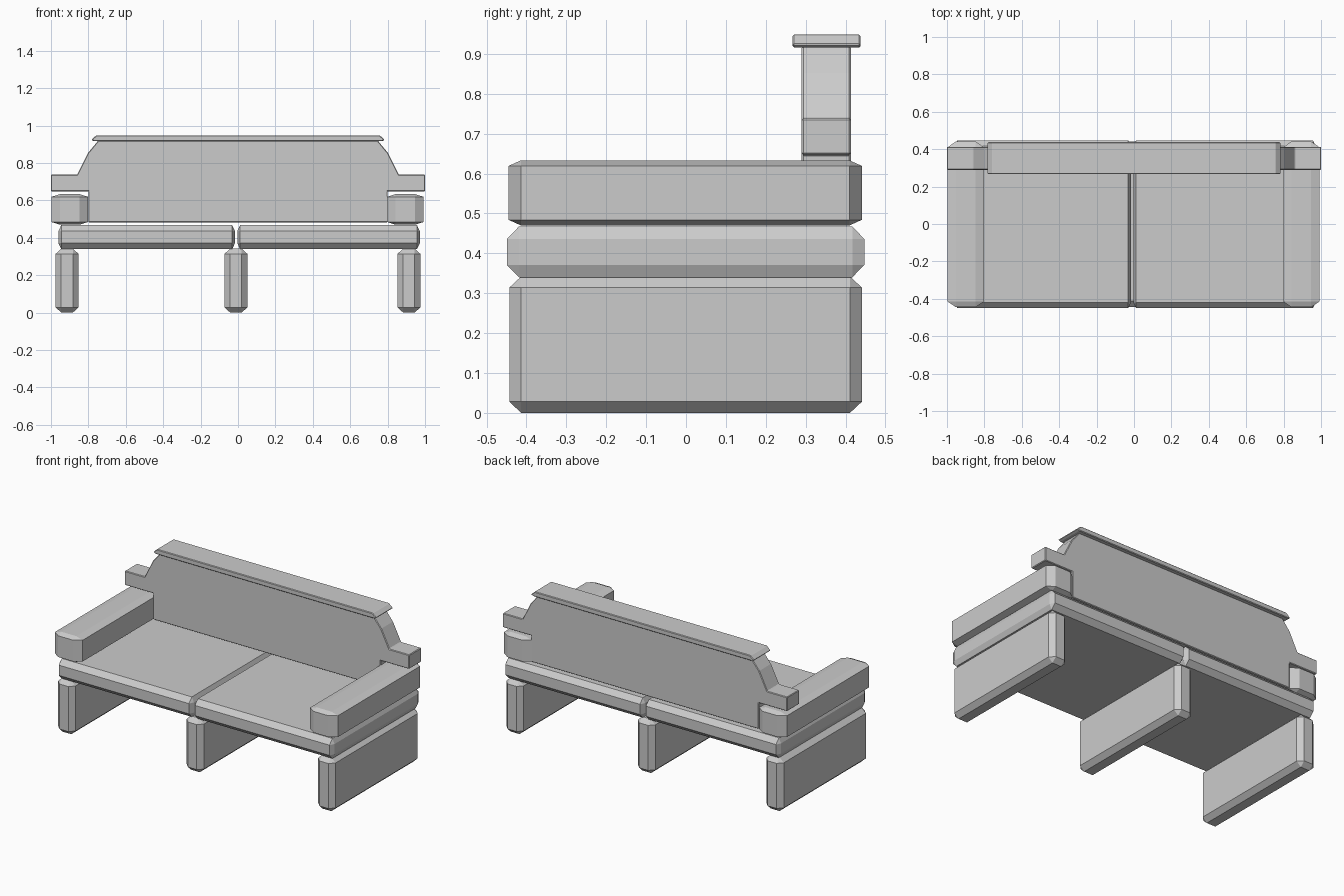
import bpy
import bmesh
from mathutils import Vector

if "Cube" in bpy.data.objects:
    bpy.data.objects.remove(bpy.data.objects["Cube"])


def finish(name, bm):
    bmesh.ops.recalc_face_normals(bm, faces=bm.faces)
    mesh = bpy.data.meshes.new(name)
    bm.to_mesh(mesh)
    bm.free()
    obj = bpy.data.objects.new(name, mesh)
    bpy.context.collection.objects.link(obj)
    return obj


def chamfered_box(name, lo, hi, chamfer):
    """Box between two corners with a separate chamfer width per axis."""
    lo, hi, c = Vector(lo), Vector(hi), Vector(chamfer)
    size, mid = hi - lo, (lo + hi) / 2
    bm = bmesh.new()
    bmesh.ops.create_cube(bm, size=1)
    bmesh.ops.scale(bm, verts=bm.verts, vec=[s / k for s, k in zip(size, c)])
    bmesh.ops.bevel(bm, geom=bm.edges[:], offset=1, segments=1,
                    profile=0.5, affect='EDGES')
    bmesh.ops.scale(bm, verts=bm.verts, vec=c)
    bmesh.ops.translate(bm, verts=bm.verts, vec=mid)
    return finish(name, bm)


def mirrored_slab(name, half, y0, y1, bevel):
    """Extrude a left-right symmetric xz outline (right half given) along y."""
    outline = half + [(-x, z) for x, z in reversed(half)]
    bm = bmesh.new()
    face = bm.faces.new([bm.verts.new((x, y0, z)) for x, z in outline])
    ext = bmesh.ops.extrude_face_region(bm, geom=[face], use_keep_orig=True)
    moved = [g for g in ext["geom"] if isinstance(g, bmesh.types.BMVert)]
    bmesh.ops.translate(bm, verts=moved, vec=(0, y1 - y0, 0))
    obj = finish(name, bm)
    mod = obj.modifiers.new("edge_chamfer", 'BEVEL')
    mod.width = bevel
    mod.segments = 1
    return obj


# Three panel legs
for name, x in (("left_leg", -0.914), ("middle_leg", -0.011), ("right_leg", 0.914)):
    chamfered_box(name, (x - 0.061, -0.443, 0.0), (x + 0.061, 0.441, 0.342),
                  (0.03, 0.03, 0.028))

# Two seat cushions with a narrow gap
for name, x0, x1 in (("left_seat", -0.96, -0.016), ("right_seat", -0.004, 0.972)):
    chamfered_box(name, (x0, -0.449, 0.34), (x1, 0.447, 0.467),
                  (0.015, 0.03, 0.031))

# Armrests
for name, x0, x1 in (("left_armrest", -0.997, -0.802), ("right_armrest", 0.797, 0.992)):
    chamfered_box(name, (x0, -0.445, 0.47), (x1, 0.441, 0.633),
                  (0.045, 0.031, 0.014))

# Backrest panel with stepped shoulders above the armrests
mirrored_slab("backrest",
              [(0.80, 0.482), (0.80, 0.648), (1.0, 0.648), (1.0, 0.738),
               (0.86, 0.738), (0.803, 0.852), (0.748, 0.919)],
              0.29, 0.413, 0.004)

# Overhanging top rail with pointed ends
mirrored_slab("top_rail",
              [(0.768, 0.916), (0.785, 0.923), (0.757, 0.948)],
              0.267, 0.438, 0.004)
